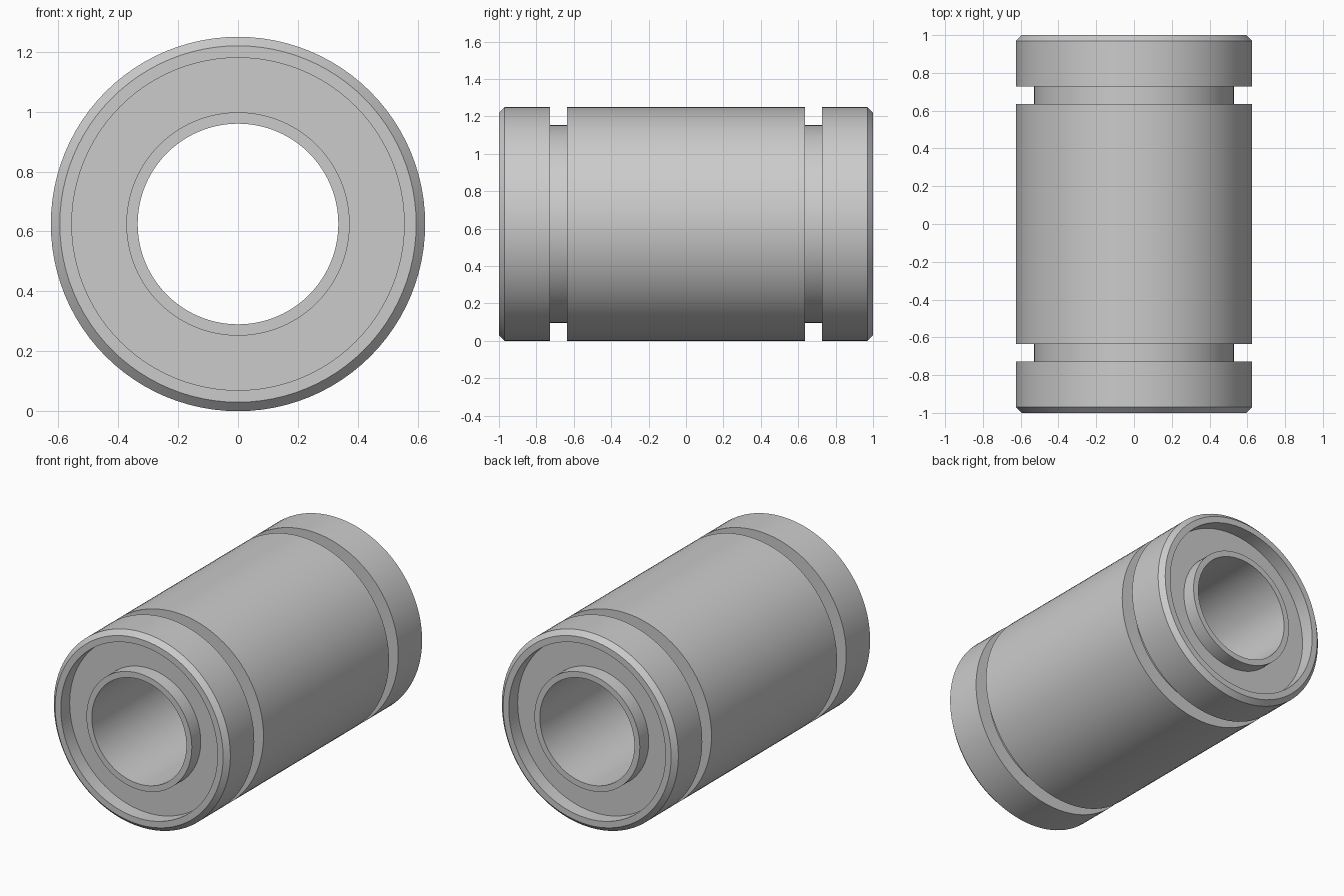
import bpy
import bmesh
from math import tau
from mathutils import Matrix, Vector

cube = bpy.data.objects.get("Cube")
if cube:
    bpy.data.objects.remove(cube)

OUTER_R = 0.625
SEGMENTS = 96


def lathe(name, profile):
    """Spin a closed (radius, y) profile around the lengthwise y axis."""
    bm = bmesh.new()
    verts = [bm.verts.new((r, y, 0)) for r, y in profile]
    edges = [bm.edges.new((a, b)) for a, b in zip(verts, verts[1:] + verts[:1])]
    bmesh.ops.spin(bm, geom=verts + edges, cent=(0, 0, 0), axis=(0, 1, 0),
                   angle=tau, steps=SEGMENTS, use_merge=True)
    bmesh.ops.remove_doubles(bm, verts=bm.verts, dist=1e-5)
    bmesh.ops.recalc_face_normals(bm, faces=bm.faces)
    bm.transform(Matrix.Translation(Vector((0, 0, OUTER_R))))
    mesh = bpy.data.meshes.new(name)
    bm.to_mesh(mesh)
    bm.free()
    obj = bpy.data.objects.new(name, mesh)
    bpy.context.collection.objects.link(obj)
    bpy.ops.object.select_all(action="DESELECT")
    obj.select_set(True)
    bpy.context.view_layer.objects.active = obj
    bpy.ops.object.shade_smooth_by_angle(angle=0.5)
    return obj


# Half section: retaining groove, chamfered rim, end recess, inner sleeve and bore
half = [
    (OUTER_R, 0.635), (0.53, 0.635), (0.53, 0.728), (OUTER_R, 0.728),
    (OUTER_R, 0.97), (0.595, 1.0), (0.555, 1.0), (0.555, 0.91),
    (0.373, 0.91), (0.373, 1.0), (0.335, 1.0),
]

# Mirror the section to the other end and spin it into one solid bushing
mirrored = [(r, -y) for r, y in reversed(half)]
lathe("bearing_sleeve", half + mirrored)
